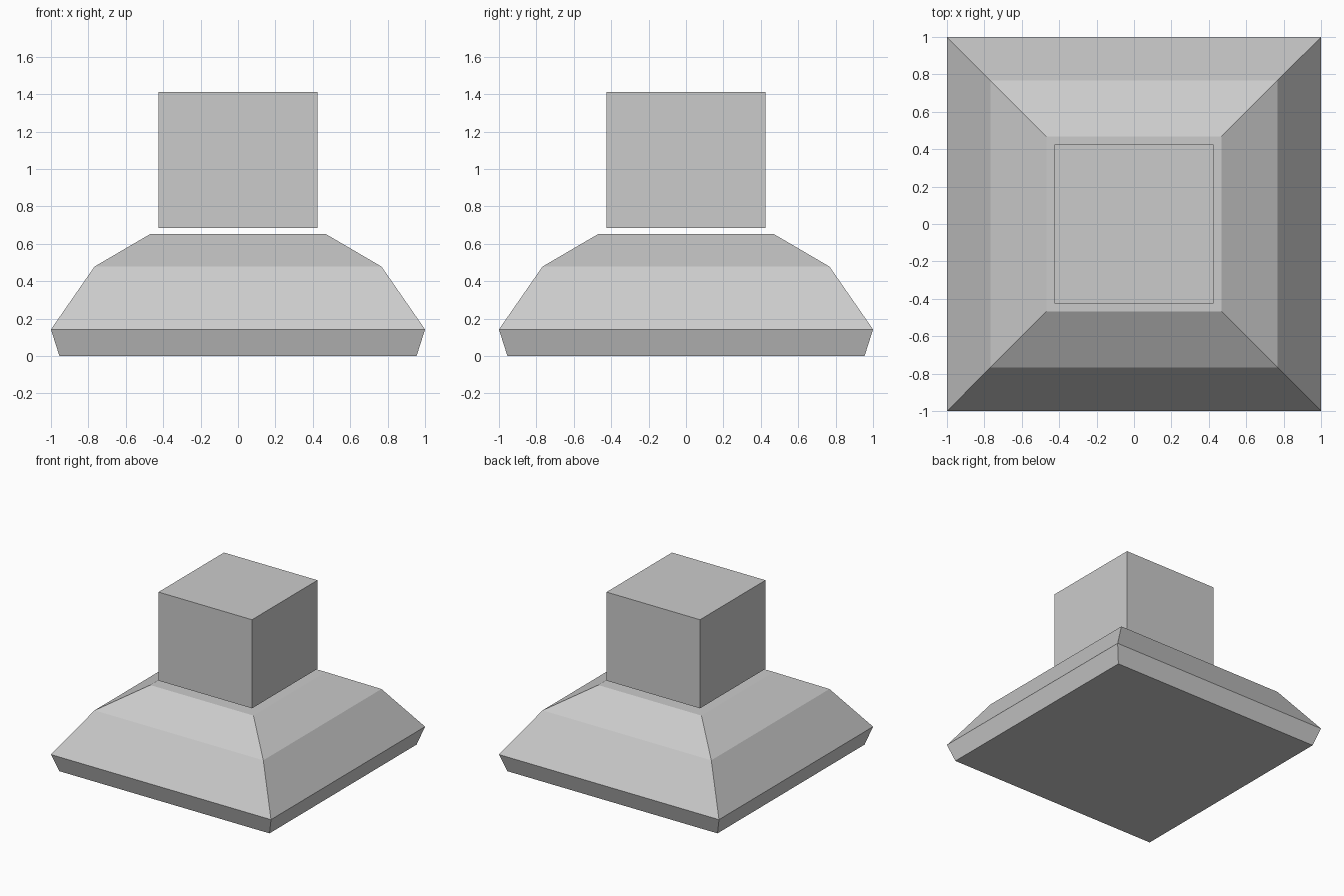
import bpy, bmesh

if "Cube" in bpy.data.objects:
    bpy.data.objects.remove(bpy.data.objects["Cube"])


def square_loft(name, rings):
    """Closed solid lofted through centred squares given as (half width, z)."""
    bm = bmesh.new()
    loops = [[bm.verts.new((sx * h, sy * h, z))
              for sx, sy in ((-1, -1), (1, -1), (1, 1), (-1, 1))]
             for h, z in rings]
    for low, high in zip(loops, loops[1:]):
        for i in range(4):
            j = (i + 1) % 4
            bm.faces.new((low[i], low[j], high[j], high[i]))
    bm.faces.new(loops[0][::-1])
    bm.faces.new(loops[-1])
    mesh = bpy.data.meshes.new(name)
    bm.to_mesh(mesh)
    bm.free()
    obj = bpy.data.objects.new(name, mesh)
    bpy.context.collection.objects.link(obj)
    return obj


# Flared base with two roof-like slopes
square_loft("sloped_base", [(0.955, 0), (1.0, 0.142), (0.767, 0.478), (0.469, 0.652)])

# Block hovering just above the base
square_loft("top_block", [(0.425, 0.683), (0.425, 1.411)])
